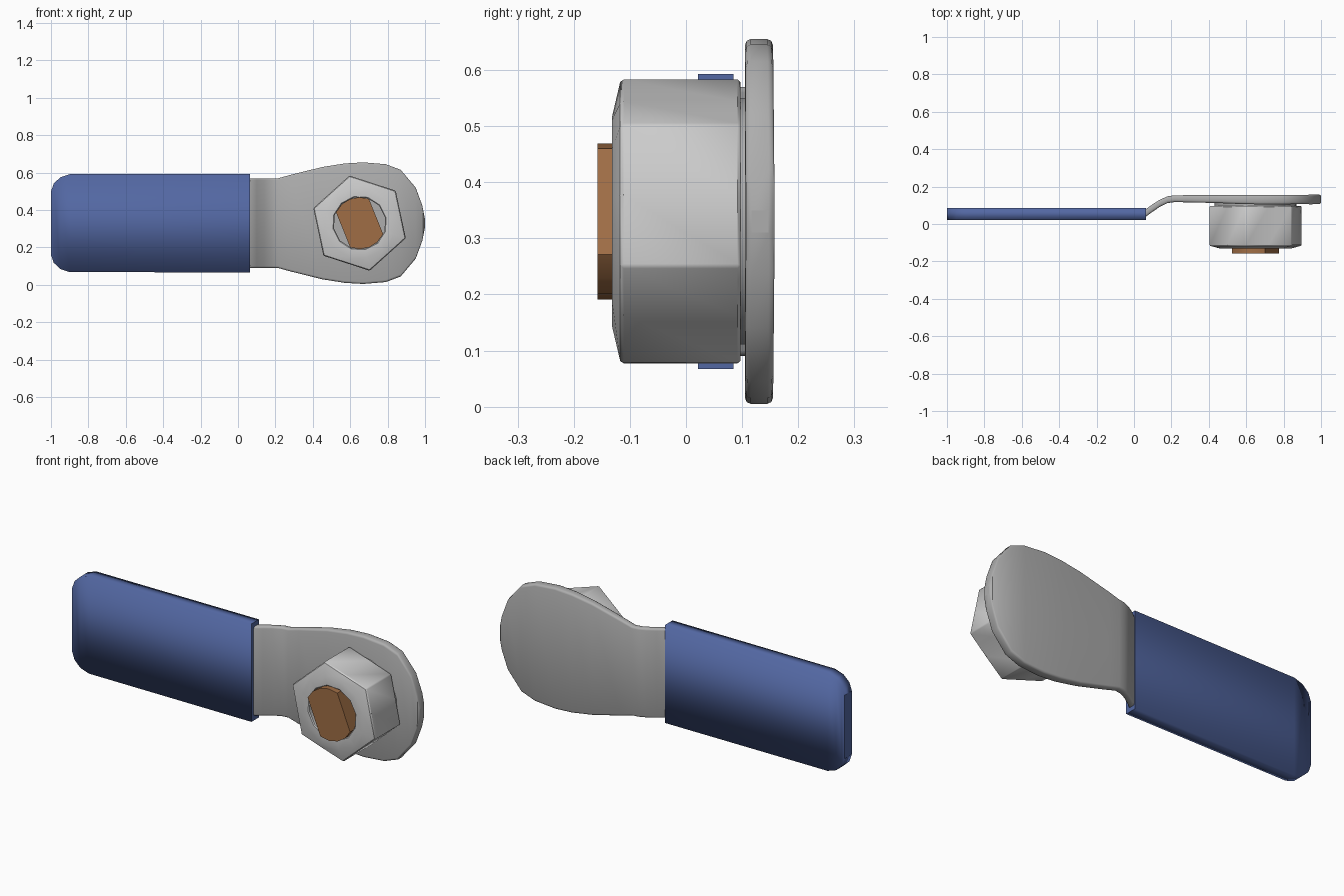
import bpy, bmesh, math

if "Cube" in bpy.data.objects:
    bpy.data.objects.remove(bpy.data.objects["Cube"])


def material(name, rgb):
    m = bpy.data.materials.new(name)
    m.diffuse_color = (*rgb, 1)
    m.use_nodes = True
    m.node_tree.nodes["Principled BSDF"].inputs["Base Color"].default_value = m.diffuse_color
    return m


BLUE = material("blue_grip", (0.085, 0.135, 0.36))
STEEL = material("plate_steel", (0.42, 0.42, 0.42))
BRIGHT = material("nut_steel", (0.60, 0.60, 0.60))
COPPER = material("copper_brown", (0.35, 0.155, 0.06))
CX, CZ = 0.65, 0.33  # stud axis, runs along y


def loft(name, rings, mat, caps=True, closed=False):
    """Skin a list of equal-length vertex rings."""
    bm = bmesh.new()
    rows = [[bm.verts.new(p) for p in r] for r in rings]
    n = len(rows[0])
    pairs = list(zip(rows, rows[1:])) + ([(rows[-1], rows[0])] if closed else [])
    for a, b in pairs:
        for i in range(n):
            j = (i + 1) % n
            bm.faces.new((a[i], a[j], b[j], b[i]))
    if caps:
        for r in (rows[0], rows[-1]):
            f = bm.faces.new(r)
            for e in f.edges:
                e.smooth = False
    bmesh.ops.recalc_face_normals(bm, faces=bm.faces)
    me = bpy.data.meshes.new(name)
    bm.to_mesh(me)
    bm.free()
    me.materials.append(mat)
    ob = bpy.data.objects.new(name, me)
    bpy.context.collection.objects.link(ob)
    return ob


def smooth(ob, deg):
    bpy.ops.object.select_all(action='DESELECT')
    ob.select_set(True)
    bpy.context.view_layer.objects.active = ob
    bpy.ops.object.shade_smooth_by_angle(angle=math.radians(deg))


def bevel(ob, width, segments=2, deg=45):
    m = ob.modifiers.new("bevel", 'BEVEL')
    m.width, m.segments = width, segments
    m.limit_method, m.angle_limit = 'ANGLE', math.radians(deg)
    bpy.ops.object.select_all(action='DESELECT')
    bpy.context.view_layer.objects.active = ob
    ob.select_set(True)
    bpy.ops.object.modifier_apply(modifier=m.name)


def section(x, half, y, t):
    """Rectangle across the strip at x."""
    return [(x, y - t / 2, CZ - half), (x, y + t / 2, CZ - half),
            (x, y + t / 2, CZ + half), (x, y - t / 2, CZ + half)]


def circle(r, y, n=12, start=102):
    pts = []
    for i in range(n):
        a = math.radians(start + i * 360 / n)
        pts.append((CX + r * math.cos(a), y, CZ + r * math.sin(a)))
    return pts


def hexagon(r, y):
    """Hexagon with edge midpoints, so it matches a 12-sided ring."""
    out = []
    for i in range(12):
        a = math.radians(102 + 30 * i)
        q = r if i % 2 == 0 else r * math.cos(math.pi / 6)
        out.append((CX + q * math.cos(a), y, CZ + q * math.sin(a)))
    return out


# Blue sleeve with rounded end, shaded soft over its long edges
sleeve = loft("grip_sleeve", [section(x, h, 0.053, 0.063) for x, h in (
    (-1.0, 0.17), (-0.985, 0.212), (-0.95, 0.245), (-0.9, 0.262), (0.065, 0.263))], BLUE)
sleeve.data.polygons.foreach_set("use_smooth", [True] * len(sleeve.data.polygons))

# Cranked metal plate flaring into a rounded end: x, half width, y, thickness
plate = loft("lever_plate", [section(*s) for s in (
    (0.02, 0.24, 0.054, 0.036), (0.065, 0.24, 0.060, 0.040), (0.10, 0.24, 0.086, 0.040),
    (0.14, 0.24, 0.112, 0.038), (0.18, 0.24, 0.130, 0.036), (0.215, 0.24, 0.135, 0.036),
    (0.28, 0.258, 0.135, 0.038), (0.45, 0.30, 0.133, 0.042), (0.57, 0.319, 0.131, 0.048),
    (0.67, 0.325, 0.130, 0.050), (0.79, 0.315, 0.130, 0.050), (0.87, 0.285, 0.131, 0.050),
    (0.95, 0.19, 0.131, 0.051), (0.985, 0.095, 0.132, 0.051), (1.0, 0.02, 0.132, 0.051))], STEEL)
bevel(plate, 0.010)
smooth(plate, 50)

# Hexagonal nut with a sloped front and an open bore
nut = loft("hex_nut", [hexagon(0.26, 0.097), hexagon(0.26, -0.116), circle(0.19, -0.132),
                       circle(0.14, -0.132), circle(0.14, 0.097)], BRIGHT, caps=False, closed=True)
bevel(nut, 0.005, 1, 40)
smooth(nut, 35)

# Thin washer face between nut and plate
washer = loft("washer_face", [circle(0.22, 0.09, 24), circle(0.22, 0.115, 24)], STEEL)
smooth(washer, 40)

# Stud end with two flats
FLAT, TILT = 0.095, math.radians(22)
half_arc = math.acos(FLAT / 0.139)
profile = []
for side in (0, math.pi):
    a0, a1 = TILT + half_arc + side, TILT + math.pi - half_arc + side
    for i in range(5):
        a = a0 + (a1 - a0) * i / 4
        profile.append((CX + 0.139 * math.cos(a), CZ + 0.139 * math.sin(a)))
stud = loft("flatted_stud", [[(x, y, z) for x, z in profile] for y in (-0.158, 0.115)], COPPER)
smooth(stud, 30)
